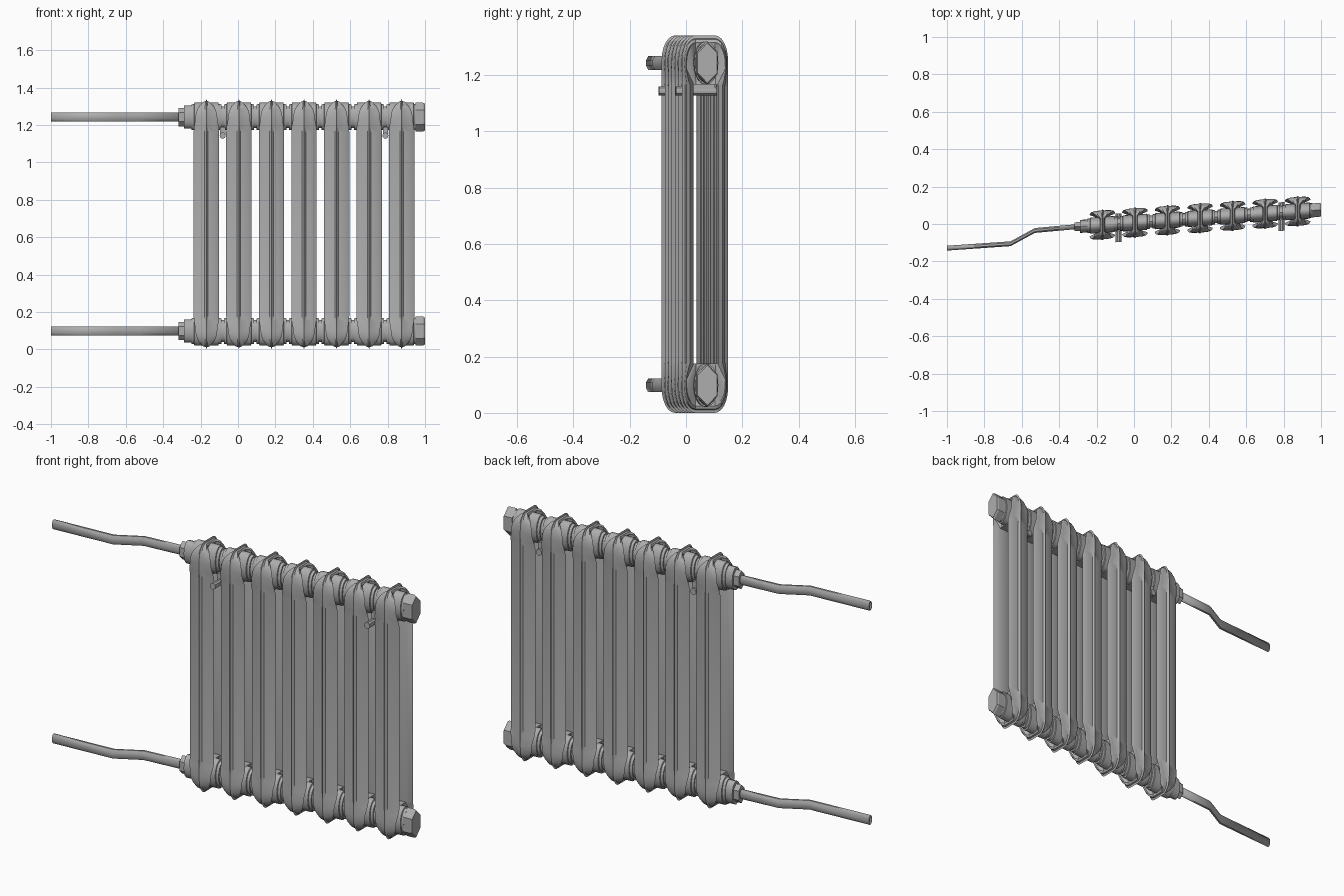
import bpy, bmesh
from math import sin, cos, pi, radians

if "Cube" in bpy.data.objects:
    bpy.data.objects.remove(bpy.data.objects["Cube"])

COUNT, PITCH, FIRST = 7, 0.174, -0.169
HEIGHT, HUB_Z, SQUASH = 1.34, 1.242, 0.56
SLOPE, OFFSET = 0.069, 0.007

iron = bpy.data.materials.new("grey_iron")
iron.use_nodes = True
iron.diffuse_color = (0.42, 0.42, 0.42, 1)
iron.node_tree.nodes["Principled BSDF"].inputs["Base Color"].default_value = iron.diffuse_color


def skin(name, rings, loop=False, caps=True, smooth=True):
    """Join rings of points into one surface, skewed along the radiator line."""
    bm = bmesh.new()
    rows = [[bm.verts.new((x, y + SLOPE * x + OFFSET, z)) for x, y, z in r] for r in rings]
    n = len(rows[0])
    for i in range(len(rows) if loop else len(rows) - 1):
        a, b = rows[i], rows[(i + 1) % len(rows)]
        for j in range(n):
            k = (j + 1) % n
            bm.faces.new((a[j], a[k], b[k], b[j]))
    if caps and not loop:
        bm.faces.new(rows[0])
        bm.faces.new(rows[-1])
    bmesh.ops.recalc_face_normals(bm, faces=bm.faces)
    mesh = bpy.data.meshes.new(name)
    bm.to_mesh(mesh)
    bm.free()
    mesh.materials.append(iron)
    ob = bpy.data.objects.new(name, mesh)
    bpy.context.collection.objects.link(ob)
    if smooth:
        bpy.ops.object.select_all(action='DESELECT')
        ob.select_set(True)
        bpy.context.view_layer.objects.active = ob
        bpy.ops.object.shade_smooth_by_angle(angle=radians(35))
    return ob


def lathe(name, profile, z, sides, smooth=True):
    """Turn (x, radius) pairs around a horizontal axis, flattened in depth."""
    turn = [2 * pi * i / sides for i in range(sides)]
    return skin(name, [[(x, r * SQUASH * sin(a), z + r * cos(a)) for a in turn]
                       for x, r in profile], smooth=smooth)


# Quarter of a section frame: outer point, inner point, flange half width
quarter = [((0.082, 1.16), (0.044, 1.16), 0.068),
           ((0.082, 1.20), (0.044, 1.165), 0.067),
           ((0.082, 1.25), (0.042, 1.165), 0.059)]
for i in range(1, 7):
    a = i * pi / 12
    quarter.append(((0.035 + 0.047 * cos(a), 1.25 + 0.09 * sin(a)),
                    (0.035, 1.165), 0.014 + 0.045 * cos(a)))
quarter.append(((0, HEIGHT), (0, 1.165), 0.014))


def mirror(stations, sy, flip):
    def m(p):
        return (p[0] * sy, HEIGHT - p[1] if flip else p[1])
    return [(m(o), m(i), w) for o, i, w in stations]


frame = (quarter + mirror(quarter[-2::-1], -1, False)
         + mirror(quarter, -1, True) + mirror(quarter[-2::-1], 1, True))

# Cross-section: share of the half width, and depth below the ridge
flange = [(0, 0), (0.14, 0.011), (0.7, 0.014), (1, 0.025), (0.8, 0.031)]


def section_ring(cx, outer, inner, w):
    (oy, oz), (iy, iz) = outer, inner
    length = ((oy - iy) ** 2 + (oz - iz) ** 2) ** 0.5

    def at(x, d):
        t = d / length
        return (cx + x, oy + (iy - oy) * t, oz + (iz - oz) * t)
    side = [(f * w, d) for f, d in flange] + [(0.036, length)]
    return [at(x, d) for x, d in side] + [at(-x, d) for x, d in side[:0:-1]]


# Radiator sections with their hubs
for s in range(COUNT):
    cx = FIRST + s * PITCH
    skin(f"section_{s + 1}", [section_ring(cx, *st) for st in frame], loop=True)
    for level, z in (("upper", HUB_Z), ("lower", HEIGHT - HUB_Z)):
        lathe(f"{level}_hub_{s + 1}",
              [(cx - 0.08, 0.068), (cx - 0.066, 0.07), (cx - 0.064, 0.077),
               (cx + 0.064, 0.077), (cx + 0.066, 0.07), (cx + 0.08, 0.068)], z, 20)

# Nipples, end caps, pipe fittings and pipes
last = FIRST + (COUNT - 1) * PITCH
pipe_path = [(-1, -0.067), (-0.66, -0.067), (-0.53, -0.005), (-0.3, 0)]
for level, z in (("upper", HUB_Z), ("lower", HEIGHT - HUB_Z)):
    lathe(f"{level}_nipple", [(FIRST, 0.058), (last, 0.058)], z, 16)
    lathe(f"{level}_end_cap", [(last + 0.075, 0.077), (0.99, 0.077), (1.0, 0.071)], z, 6, False)
    lathe(f"{level}_reducer", [(-0.288, 0.062), (-0.245, 0.062)], z, 16)
    lathe(f"{level}_pipe_nut", [(-0.318, 0.049), (-0.28, 0.049)], z, 6, False)
    pipe = skin(f"{level}_pipe",
                [[(x, y + 0.014 * cos(a), z + 0.026 * sin(a))
                  for a in (2 * pi * (k + 0.5) / 8 for k in range(8))] for x, y in pipe_path],
                caps=False)
    wall = pipe.modifiers.new("wall", 'SOLIDIFY')
    wall.thickness, wall.offset = 0.004, -1

# Wall hooks under the upper hubs
for n, gap in enumerate((0.5, 5.5)):
    cx = FIRST + gap * PITCH
    ring = [2 * pi * k / 10 for k in range(10)]
    skin(f"wall_hook_{n + 1}", [[(cx + 0.016 * cos(a), y, 1.143 + 0.017 * sin(a)) for a in ring]
                                for y in (-0.098, 0.055)])
    skin(f"hook_plate_{n + 1}", [[(cx + sx * 0.014, sy * 0.04, z) for sx, sy in
                                  ((-1, -1), (1, -1), (1, 1), (-1, 1))]
                                 for z in (1.15, 1.19)], smooth=False)
